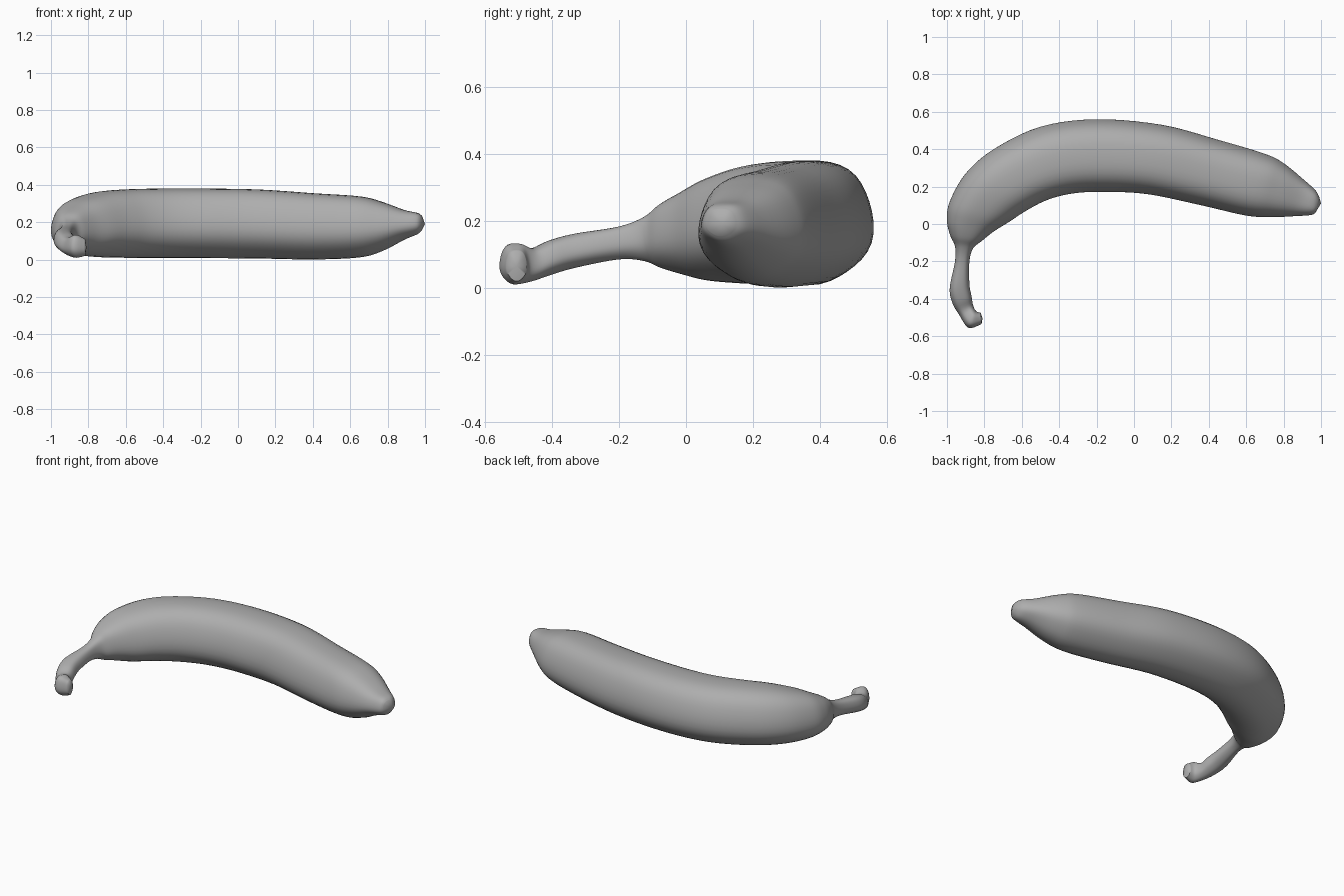
import bpy, bmesh, math
from mathutils import Vector

if "Cube" in bpy.data.objects:
    bpy.data.objects.remove(bpy.data.objects["Cube"])

# Stations from stem end to blossom tip: outer x, y, inner x, y, low z, high z
STATIONS = [
    (-.815, -.535, -.82, -.475, .02, .11),
    (-.885, -.555, -.845, -.465, .01, .133),
    (-.935, -.485, -.86, -.435, .02, .118),
    (-.972, -.42, -.868, -.39, .038, .142),
    (-.985, -.34, -.88, -.32, .06, .162),
    (-.957, -.20, -.88, -.20, .085, .183),
    (-.957, -.12, -.86, -.13, .08, .212),
    (-.983, -.06, -.815, -.092, .06, .25),
    (-1.0, .02, -.75, -.04, .04, .287),
    (-.985, .12, -.67, .01, .022, .325),
    (-.90, .27, -.57, .075, .013, .36),
    (-.75, .40, -.46, .13, .01, .375),
    (-.50, .52, -.33, .163, .008, .38),
    (-.20, .56, -.17, .172, .008, .38),
    (.15, .53, .07, .16, .006, .375),
    (.45, .45, .36, .1, .001, .355),
    (.70, .375, .60, .045, .012, .338),
    (.80, .325, .74, .037, .045, .308),
    (.91, .235, .86, .042, .105, .266),
    (.97, .18, .945, .048, .135, .25),
    (.99, .145, .97, .06, .155, .235),
]
SIDES, STEPS = 40, 5


def section():
    """Rounded profile with five faint ridges, normalised to +-1."""
    pts = []
    for i in range(SIDES):
        a = math.tau * i / SIDES
        r = 1 + .02 * math.cos(5 * (a - .95))
        c, s = math.cos(a), math.sin(a)
        pts.append([r * math.copysign(abs(c) ** .94, c),
                    r * math.copysign(abs(s) ** .94, s)])
    for k in (0, 1):
        lo, hi = min(p[k] for p in pts), max(p[k] for p in pts)
        for p in pts:
            p[k] = 2 * (p[k] - lo) / (hi - lo) - 1
    return pts


def spline(p0, p1, p2, p3, t):
    return [.5 * (2*b + (c - a)*t + (2*a - 5*b + 4*c - d)*t*t
                  + (3*b - a - 3*c + d)*t**3)
            for a, b, c, d in zip(p0, p1, p2, p3)]


rows = []
last = len(STATIONS) - 1
for i in range(last):
    q = [STATIONS[min(max(i + k, 0), last)] for k in (-1, 0, 1, 2)]
    rows += [spline(*q, j / STEPS) for j in range(STEPS)]
rows.append(STATIONS[-1])

# Peel: sweep the profile through all stations
bm = bmesh.new()
profile = section()
rings = []
for ox, oy, ix, iy, lo, hi in rows:
    ring = []
    for u, v in profile:
        w = (1 + u) / 2
        ring.append(bm.verts.new((ix + (ox - ix) * w, iy + (oy - iy) * w,
                                  lo + (hi - lo) * (1 + v) / 2)))
    rings.append(ring)
for a, b in zip(rings, rings[1:]):
    for i in range(SIDES):
        j = (i + 1) % SIDES
        bm.faces.new((a[i], a[j], b[j], b[i]))

# End caps: cut stem face and blunt blossom point
for ring, point in ((rings[0], (-.81, -.505, .065)),
                    (rings[-1], (1.0, .11, .19))):
    c = bm.verts.new(Vector(point))
    for i in range(SIDES):
        bm.faces.new((ring[i], ring[(i + 1) % SIDES], c))
bmesh.ops.recalc_face_normals(bm, faces=bm.faces)

mesh = bpy.data.meshes.new("banana")
bm.to_mesh(mesh)
bm.free()
banana = bpy.data.objects.new("banana", mesh)
bpy.context.collection.objects.link(banana)

# Darker grey peel
peel = bpy.data.materials.new("peel_grey")
peel.diffuse_color = (.42, .42, .42, 1)
peel.use_nodes = True
peel.node_tree.nodes["Principled BSDF"].inputs["Base Color"].default_value = peel.diffuse_color
mesh.materials.append(peel)

bpy.context.view_layer.objects.active = banana
banana.select_set(True)
bpy.ops.object.shade_smooth_by_angle(angle=math.radians(60))
